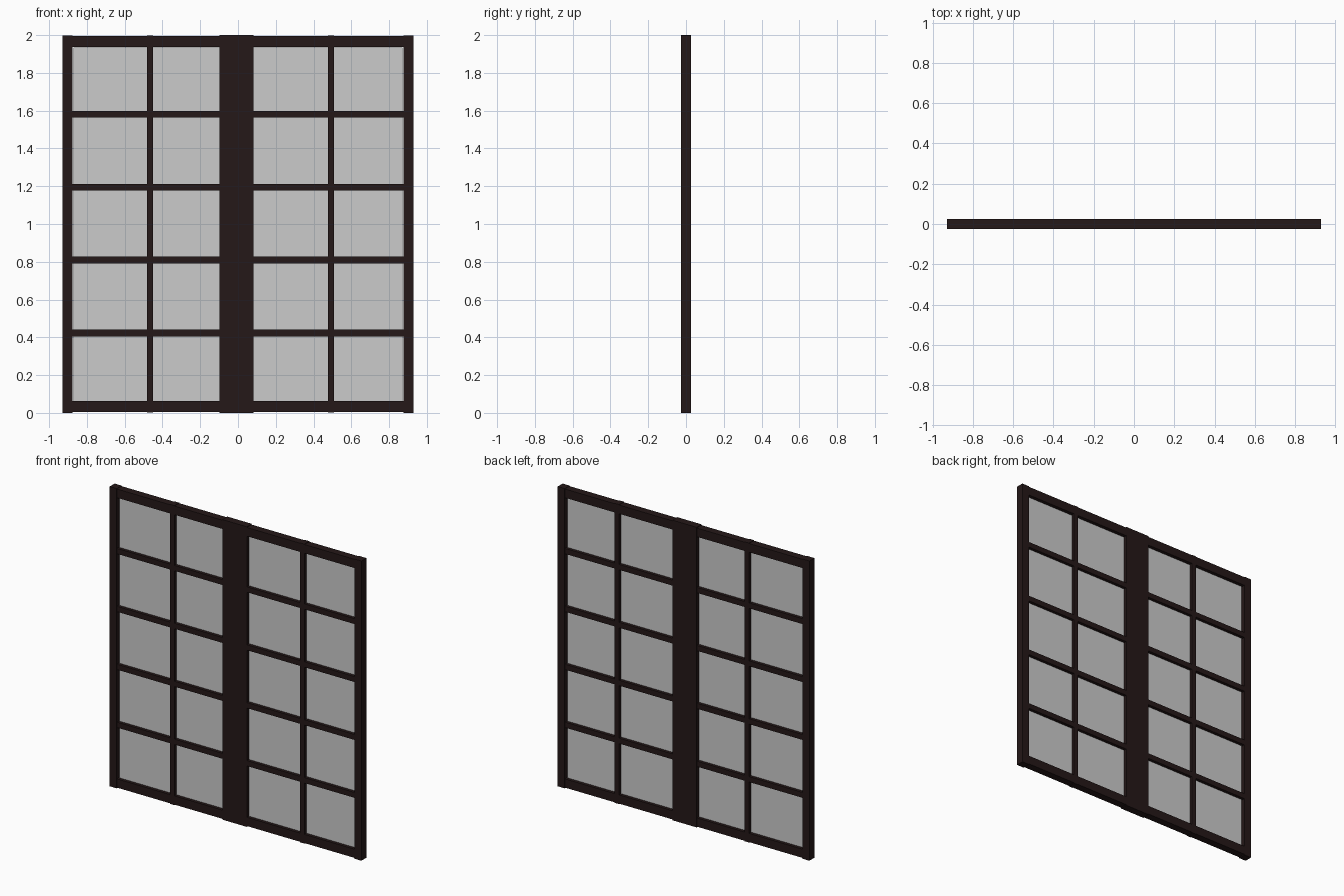
import bpy

if "Cube" in bpy.data.objects:
    bpy.data.objects.remove(bpy.data.objects["Cube"])

wood = bpy.data.materials.new("dark_wood")
wood.diffuse_color = (0.018, 0.009, 0.009, 1)
wood.use_nodes = True
wood.node_tree.nodes["Principled BSDF"].inputs["Base Color"].default_value = wood.diffuse_color


def box(name, x0, x1, z0, z1, depth, mat=None):
    """Box spanning x0..x1 and z0..z1, centred on y = 0."""
    bpy.ops.mesh.primitive_cube_add(size=1, location=((x0 + x1) / 2, 0, (z0 + z1) / 2))
    ob = bpy.context.object
    ob.name = name
    ob.scale = (x1 - x0, depth, z1 - z0)
    bpy.ops.object.transform_apply(location=False, rotation=False, scale=True)
    if mat:
        ob.data.materials.append(mat)
    return ob


# Outer stiles and the wide middle stile
box("left_stile", -0.928, -0.876, 0.0, 1.998, 0.052, wood)
box("right_stile", 0.876, 0.928, 0.0, 1.998, 0.052, wood)
box("middle_stile", -0.097, 0.083, 0.0, 2.0, 0.052, wood)

# Each leaf: rails, bars and glass
for side, x0, x1, bar in (("left", -0.876, -0.097, -0.467),
                          ("right", 0.083, 0.876, 0.492)):
    box(side + "_bottom_rail", x0, x1, 0.005, 0.063, 0.050, wood)
    box(side + "_top_rail", x0, x1, 1.937, 1.995, 0.050, wood)
    box(side + "_vertical_bar", bar - 0.016, bar + 0.016, 0.002, 1.998, 0.051, wood)
    for i in range(4):
        z = 0.423 + i * 0.386
        box(f"{side}_cross_bar_{i + 1}", x0, x1, z - 0.018, z + 0.018, 0.049, wood)
    gx0 = x0 + 0.006 if side == "left" else x0
    gx1 = x1 - 0.006 if side == "right" else x1
    box(side + "_glass", gx0, gx1, 0.06, 1.935, 0.008)
